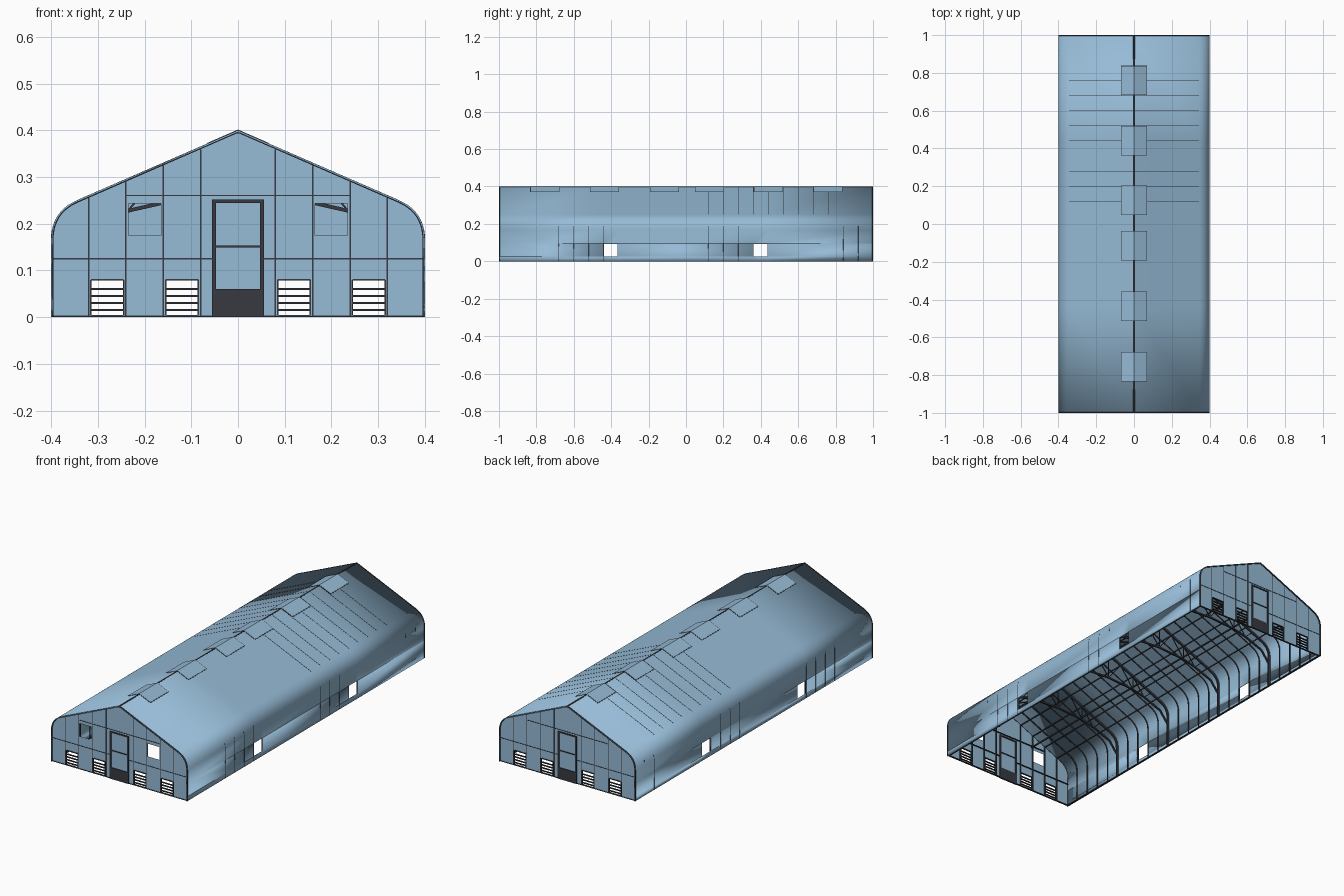
import bpy, bmesh
from mathutils import Vector

cube = bpy.data.objects.get("Cube")
if cube:
    bpy.data.objects.remove(cube)


def material(name, rgb):
    m = bpy.data.materials.new(name)
    m.use_nodes = True
    m.diffuse_color = (*rgb, 1)
    m.node_tree.nodes["Principled BSDF"].inputs["Base Color"].default_value = (*rgb, 1)
    return m


BLUE = material("blue cladding", (0.305, 0.497, 0.672))
DARK = material("dark steel", (0.038, 0.042, 0.053))


def finish(bm, name, mat, thickness=0, smooth=False):
    bmesh.ops.recalc_face_normals(bm, faces=bm.faces)
    mesh = bpy.data.meshes.new(name)
    bm.to_mesh(mesh)
    bm.free()
    mesh.materials.append(mat)
    ob = bpy.data.objects.new(name, mesh)
    bpy.context.collection.objects.link(ob)
    if thickness:
        mod = ob.modifiers.new("thickness", "SOLIDIFY")
        mod.thickness = thickness
        mod.offset = -1
    if smooth:
        bpy.ops.object.select_all(action="DESELECT")
        ob.select_set(True)
        bpy.context.view_layer.objects.active = ob
        bpy.ops.object.shade_smooth_by_angle(angle=0.35)
    return ob


def box(bm, x0, x1, y0, y1, z0, z1):
    verts = bmesh.ops.create_cube(bm, size=1)["verts"]
    for v in verts:
        v.co = Vector(((x0 + x1) / 2 + v.co.x * (x1 - x0),
                       (y0 + y1) / 2 + v.co.y * (y1 - y0),
                       (z0 + z1) / 2 + v.co.z * (z1 - z0)))


def offset(points, d):
    """Move an open path sideways by d with mitred corners."""
    normals = []
    for a, b in zip(points, points[1:]):
        t = (b - a).normalized()
        normals.append(Vector((t.y, -t.x)))
    result = []
    for i, p in enumerate(points):
        n0, n1 = normals[max(i - 1, 0)], normals[min(i, len(normals) - 1)]
        result.append(p + (n0 + n1) * d / (1 + n0.dot(n1)))
    return result


def band(bm, points, d0, d1, y0, y1):
    """Rectangular bar following a path in the xz plane."""
    rings = []
    for a, b in zip(offset(points, d0), offset(points, d1)):
        corners = ((a, y0), (b, y0), (b, y1), (a, y1))
        rings.append([bm.verts.new((p.x, y, p.y)) for p, y in corners])
    for r, s in zip(rings, rings[1:]):
        for i in range(4):
            j = (i + 1) % 4
            bm.faces.new((r[i], r[j], s[j], s[i]))
    bm.faces.new(rings[0])
    bm.faces.new(rings[-1])


def cut_openings(bm, openings, axis):
    """Slice along opening edges, then drop faces inside the openings."""
    for a0, a1, z0, z1 in openings:
        for ax, values in ((axis, (a0, a1)), (2, (z0, z1))):
            for value in values:
                co, no = Vector(), Vector()
                co[ax], no[ax] = value, 1
                bmesh.ops.bisect_plane(bm, geom=bm.verts[:] + bm.edges[:] + bm.faces[:],
                                       plane_co=co, plane_no=no)
    gone = []
    for f in bm.faces:
        c = f.calc_center_median()
        if any(a0 < c[axis] < a1 and z0 < c.z < z1 for a0, a1, z0, z1 in openings):
            gone.append(f)
    bmesh.ops.delete(bm, geom=gone, context="FACES")


# Cross-section: straight wall, rounded eave, pitched roof
start, corner, end = Vector((0.4, 0.166)), Vector((0.4, 0.226)), Vector((0.345, 0.25))
eave = [start * (1 - t) ** 2 + corner * 2 * t * (1 - t) + end * t * t
        for t in (i / 10 for i in range(11))]
half = [Vector((0.4, 0))] + eave
ridge = Vector((0, 0.4))
profile = half + [ridge] + [Vector((-p.x, p.y)) for p in reversed(half)]
roof = profile[len(half) - 1:len(half) + 2]


def roof_height(x):
    return 0.4 - abs(x) * (0.4 - end.y) / end.x


# Long shell with two openings in each side wall
side_openings = [(-0.44, -0.365, 0.025, 0.095), (0.36, 0.435, 0.025, 0.095)]
bm = bmesh.new()
rows = [[bm.verts.new((p.x, y, p.y)) for p in profile] for y in (-1, 1)]
for i in range(len(profile) - 1):
    bm.faces.new((rows[0][i], rows[0][i + 1], rows[1][i + 1], rows[1][i]))
cut_openings(bm, side_openings, 1)
finish(bm, "roof_and_side_shell", BLUE, 0.003, True)

# Gable walls with louvre openings and high front windows
louvres = [(s * c - 0.035, s * c + 0.035, 0.005, 0.08) for s in (-1, 1) for c in (0.12, 0.28)]
windows = [(s * 0.2 - 0.035, s * 0.2 + 0.035, 0.175, 0.243) for s in (-1, 1)]
for name, side, holes in (("front", -1, louvres + windows), ("back", 1, louvres)):
    bm = bmesh.new()
    wall = bm.faces.new([bm.verts.new((p.x, side * 0.995, max(p.y, 0)))
                         for p in offset(profile, -0.002)])
    cut_openings(bm, holes, 0)
    finish(bm, name + "_gable_wall", BLUE)

    # Gable studs, rails and sill, showing slightly through the cladding
    bm = bmesh.new()
    ya, yb = sorted((side * 0.988, side * 0.9965))
    for s in (-1, 1):
        for x in (0.08, 0.16, 0.24, 0.32):
            box(bm, s * x - 0.0015, s * x + 0.0015, ya, yb, 0, roof_height(x) - 0.006)
        box(bm, *sorted((s * 0.055, s * 0.396)), ya, yb, 0.124, 0.127)
        box(bm, *sorted((s * 0.055, s * 0.396)), ya, yb, 0, 0.004)
    box(bm, -0.24, 0.24, ya, yb, 0.259, 0.262)
    finish(bm, name + "_gable_frame", DARK)

    # Louvre frames and slats
    bm = bmesh.new()
    ya, yb = sorted((side * 0.99, side * 0.998))
    for x0, x1, z0, z1 in louvres:
        for x in (x0, x1):
            box(bm, x - 0.0015, x + 0.0015, ya, yb, z0, z1)
        for z in (0.015, 0.03, 0.045, 0.06, z1):
            box(bm, x0, x1, ya, yb, z - 0.002, z + 0.002)
    finish(bm, name + "_louvres", DARK)

    # Door: jambs, head, middle rail and kick plate
    bm = bmesh.new()
    ya, yb = sorted((side * 0.99, side * 0.9995))
    for s in (-1, 1):
        box(bm, *sorted((s * 0.047, s * 0.056)), ya, yb, 0, 0.252)
    box(bm, -0.056, 0.056, ya, yb, 0.245, 0.252)
    box(bm, -0.048, 0.048, ya, yb, 0.149, 0.153)
    box(bm, -0.048, 0.048, ya, yb, 0, 0.06)
    finish(bm, name + "_door_frame", DARK)

    # End rim around the gable
    bm = bmesh.new()
    band(bm, profile, -0.005, 0.0003, *sorted((side * 0.994, side)))
    finish(bm, name + "_end_rim", DARK)

# Inner arches at even spacing
bm = bmesh.new()
for k in range(1, 25):
    y = -1 + 0.08 * k
    band(bm, profile, -0.008, -0.003, y - 0.002, y + 0.002)
finish(bm, "arch_ribs", DARK)

# Thin seams on the outside
bm = bmesh.new()
for k in range(14, 23):
    y = -1 + 0.08 * k
    band(bm, roof, 0, 0.0005, y - 0.0012, y + 0.0012)
for k in (4, 5, 6, 7, 14, 15, 16, 23, 24):
    y = -1 + 0.08 * k
    for path in (profile[:4], profile[-4:]):
        band(bm, path, 0, 0.0005, y - 0.0012, y + 0.0012)
finish(bm, "cladding_seams", DARK)

# Ridge cap
bm = bmesh.new()
band(bm, [Vector((s * 0.004, roof_height(0.004))) if s else ridge for s in (1, 0, -1)],
     -0.006, 0.0005, -1, 1)
finish(bm, "ridge_cap", DARK)

# Roof vents straddling the ridge, with a thin dark border
rims, lids = bmesh.new(), bmesh.new()
for y in (0.76, 0.44, 0.125, -0.115, -0.435, -0.755):
    for target, w, top in ((rims, 0.068, 0.0008), (lids, 0.065, 0.0016)):
        path = [Vector((w, roof_height(w))), ridge, Vector((-w, roof_height(w)))]
        band(target, path, 0, top, y - w - 0.01, y + w + 0.01)
finish(rims, "roof_vent_rims", DARK)
finish(lids, "roof_vent_lids", BLUE)

# Purlins, lower longitudinal beams and side sills
bm = bmesh.new()
for s in (-1, 1):
    for x in (0.08, 0.16, 0.24, 0.32):
        z = roof_height(x) - 0.009
        box(bm, s * x - 0.002, s * x + 0.002, -0.99, 0.99, z - 0.004, z)
    box(bm, s * 0.15 - 0.003, s * 0.15 + 0.003, -0.99, 0.99, 0.246, 0.253)
    box(bm, *sorted((s * 0.39, s * 0.398)), -0.99, 0.99, 0, 0.004)
finish(bm, "purlins_and_sills", DARK)

# Trusses: heavy arch, curved lower chord and webs
bm = bmesh.new()
chord_half = [Vector(p) for p in ((0.388, 0.13), (0.34, 0.19), (0.235, 0.228), (0.16, 0.245))]
chord = chord_half + [Vector((0, 0.255))] + [Vector((-p.x, p.y)) for p in reversed(chord_half)]
for y in (-0.6, -0.2, 0.2, 0.6):
    band(bm, profile, -0.014, -0.003, y - 0.004, y + 0.004)
    band(bm, chord, -0.004, 0.004, y - 0.004, y + 0.004)
    for s in (-1, 1):
        for low, x in ((chord_half[2], 0.28), (chord_half[2], 0.16),
                       (chord_half[3], 0.16), (chord_half[3], 0.08), (Vector((0, 0.255)), 0.08)):
            web = [Vector((s * low.x, low.y)), Vector((s * x, roof_height(x) - 0.01))]
            band(bm, web, -0.002, 0.002, y - 0.002, y + 0.002)
    box(bm, -0.002, 0.002, y - 0.002, y + 0.002, 0.255, 0.39)
finish(bm, "trusses", DARK)
